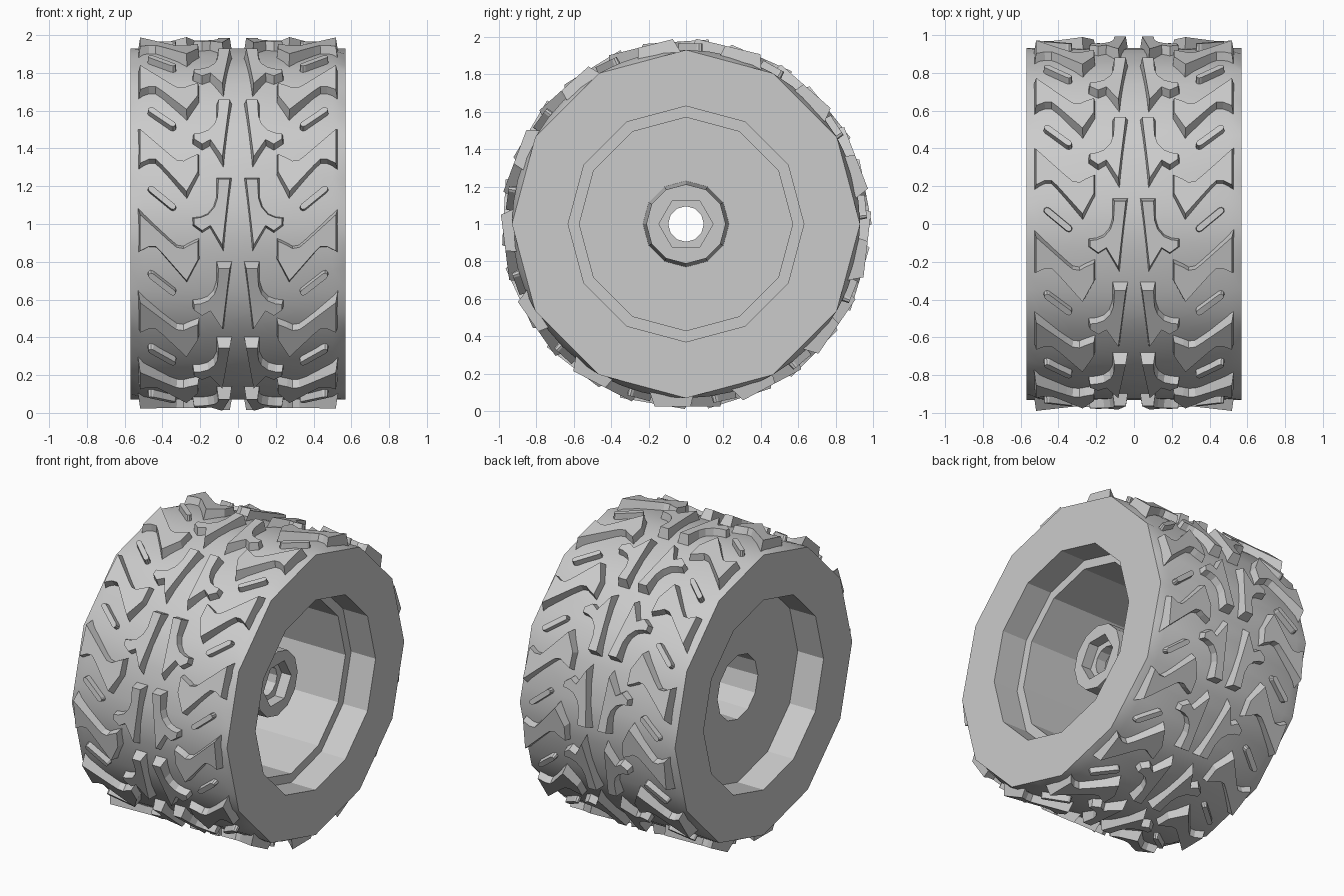
import bpy, bmesh
from math import sin, cos, pi, radians

if "Cube" in bpy.data.objects:
    bpy.data.objects.remove(bpy.data.objects["Cube"], do_unlink=True)

# One plain grey for the whole wheel
grey = bpy.data.materials.new("plain_grey")
grey.use_nodes = True
colour = (0.6, 0.6, 0.6, 1)
grey.diffuse_color = colour
grey.node_tree.nodes["Principled BSDF"].inputs["Base Color"].default_value = colour

SEGMENTS = 48
ROUND, DODECAGON, HEXAGON = SEGMENTS, 12, 6


def finish(name, bm, smooth_angle=None):
    bmesh.ops.recalc_face_normals(bm, faces=bm.faces)
    mesh = bpy.data.meshes.new(name)
    bm.to_mesh(mesh)
    bm.free()
    mesh.materials.append(grey)
    obj = bpy.data.objects.new(name, mesh)
    bpy.context.collection.objects.link(obj)
    if smooth_angle:
        bpy.ops.object.select_all(action='DESELECT')
        obj.select_set(True)
        bpy.context.view_layer.objects.active = obj
        bpy.ops.object.shade_smooth_by_angle(angle=radians(smooth_angle))
    return obj


def lathe(name, profile, closed=False, smooth_angle=None):
    """Loft rings of (x, radius, sides) about the axle."""
    bm = bmesh.new()
    rings = []
    for x, radius, sides in profile:
        step = 2 * pi / sides
        ring = []
        for i in range(SEGMENTS):
            a = 2 * pi * i / SEGMENTS
            k = (i * sides % SEGMENTS) / SEGMENTS * step
            r = radius * cos(step / 2) / cos(k - step / 2)
            ring.append(bm.verts.new((x, r * cos(a), 1 + r * sin(a))))
        rings.append(ring)
    pairs = list(zip(rings, rings[1:]))
    if closed:
        pairs.append((rings[-1], rings[0]))
    for p, q in pairs:
        for i in range(SEGMENTS):
            j = (i + 1) % SEGMENTS
            bm.faces.new((p[i], p[j], q[j], q[i]))
    return finish(name, bm, smooth_angle)


# Tyre: round crown blending into twelve-sided sidewalls
lathe("tyre", [
    (-0.57, 0.63, DODECAGON), (-0.57, 0.93, DODECAGON),
    (-0.5, 0.93, ROUND), (0.5, 0.93, ROUND),
    (0.57, 0.93, DODECAGON), (0.57, 0.63, DODECAGON)], smooth_angle=28)

# Rim: deep stepped dish on one side, shallow dish on the other, hub between
lathe("rim_and_hub", [
    (0.57, 0.63, DODECAGON), (0.39, 0.63, DODECAGON),
    (0.39, 0.57, DODECAGON), (-0.3, 0.57, DODECAGON),
    (-0.3, 0.23, DODECAGON), (0.29, 0.212, DODECAGON),
    (0.29, 0.145, HEXAGON), (0.22, 0.145, HEXAGON),
    (0.22, 0.095, DODECAGON), (0.15, 0.095, DODECAGON),
    (0.15, 0.2, DODECAGON), (-0.38, 0.212, DODECAGON),
    (-0.38, 0.63, DODECAGON), (-0.57, 0.63, DODECAGON)])

# Tread outlines as (across, along) points
arrow = [(0.03, 0.2), (0.115, 0.2), (0.12, 0.09), (0.135, 0.045), (0.165, 0.01),
         (0.2, -0.005), (0.245, -0.01), (0.245, -0.06), (0.19, -0.1),
         (0.15, -0.075), (0.075, -0.2)]
hook = [(0.53, 0.2), (0.35, 0.035), (0.32, 0.01), (0.29, 0.005), (0.265, 0.02),
        (0.2, 0.05), (0.2, -0.07), (0.27, -0.2), (0.41, -0.04), (0.44, -0.01),
        (0.47, -0.01), (0.53, -0.04)]


def capsule(start, end, radius, steps=4):
    (x0, y0), (x1, y1) = start, end
    length = ((x1 - x0) ** 2 + (y1 - y0) ** 2) ** 0.5
    ux, uy = (x1 - x0) / length, (y1 - y0) / length
    points = []
    for cx, cy, s in ((x1, y1, 1), (x0, y0, -1)):
        for i in range(steps + 1):
            a = -pi / 2 + pi * i / steps
            dx, dy = radius * cos(a) * s, radius * sin(a) * s
            points.append((cx + ux * dx - uy * dy, cy + uy * dx + ux * dy))
    return points


bar = capsule((0.46, 0.05), (0.345, -0.045), 0.02)


def tread(name, outline, first_angle, base, top, taper, repeats=13):
    """Flat-topped blocks mirrored across the tyre and repeated around it."""
    bm = bmesh.new()
    for n in range(repeats):
        a = radians(first_angle) + 2 * pi * n / repeats
        for side in (1, -1):
            verts = []
            for across, along in outline:
                y = -base * cos(a) + along * sin(a)
                z = 1 + base * sin(a) + along * cos(a)
                verts.append(bm.verts.new((side * across, y, z)))
            face = bm.faces.new(verts)
            face.normal_update()
            if face.normal.y * -cos(a) + face.normal.z * sin(a) < 0:
                face.normal_flip()
            bmesh.ops.inset_individual(bm, faces=[face], thickness=taper,
                                       depth=top - base, use_even_offset=True)
    return finish(name, bm)


tread("centre_tread_blocks", arrow, 3, 0.89, 0.975, 0.012)
tread("shoulder_tread_blocks", hook, -7.2, 0.89, 0.975, 0.012)
tread("tread_bars", bar, 8.2, 0.91, 0.965, 0.004)
